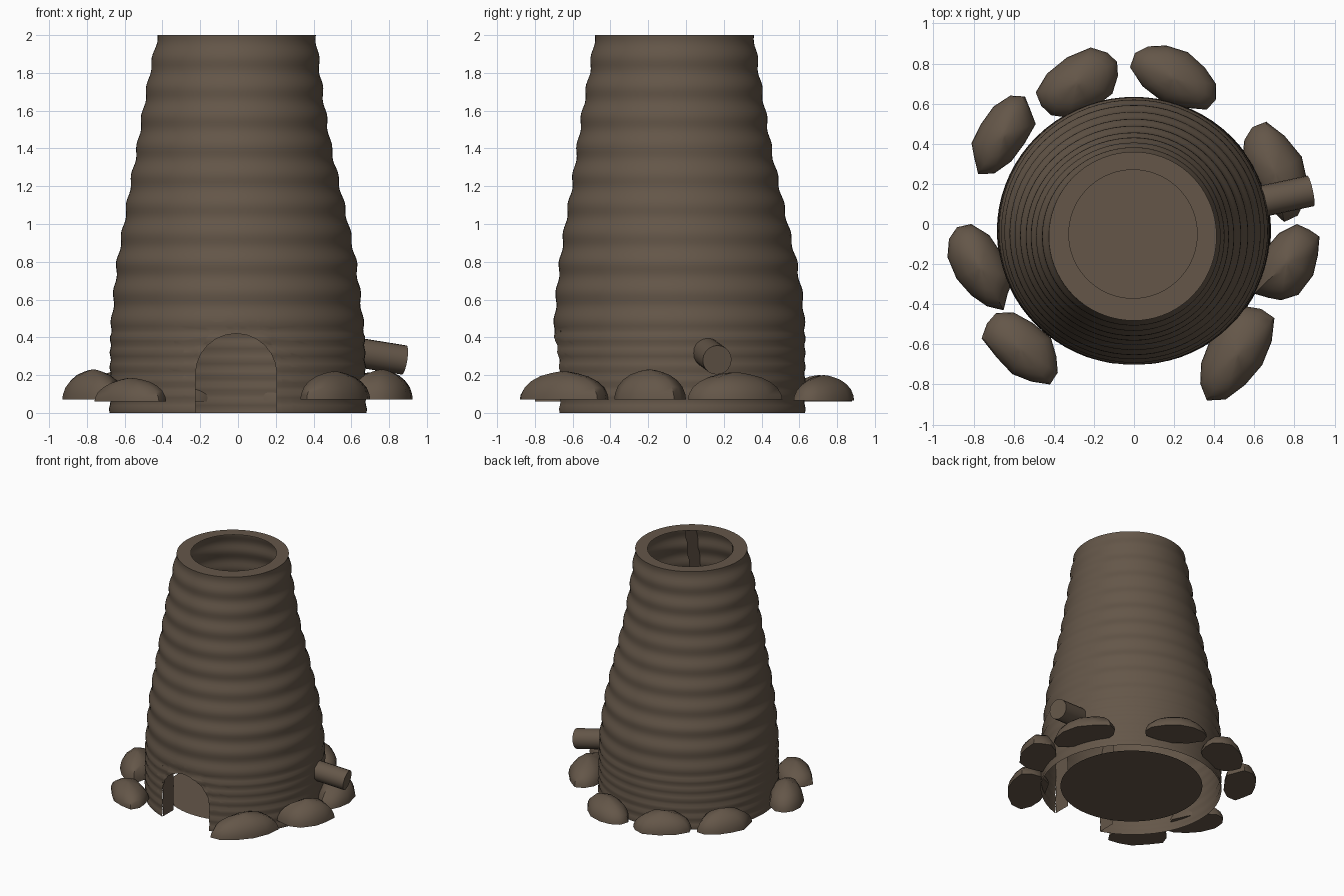
import bpy, bmesh, math, random
from mathutils import Vector

if "Cube" in bpy.data.objects:
    bpy.data.objects.remove(bpy.data.objects["Cube"])

random.seed(4)
clay = bpy.data.materials.new("brown clay")
clay.diffuse_color = (0.128, 0.094, 0.066, 1)
clay.use_nodes = True
clay.node_tree.nodes["Principled BSDF"].inputs["Base Color"].default_value = clay.diffuse_color


def finish(bm, name, angle=40):
    me = bpy.data.meshes.new(name)
    bm.to_mesh(me)
    bm.free()
    ob = bpy.data.objects.new(name, me)
    bpy.context.collection.objects.link(ob)
    me.materials.append(clay)
    bpy.ops.object.select_all(action='DESELECT')
    ob.select_set(True)
    bpy.context.view_layer.objects.active = ob
    bpy.ops.object.shade_smooth_by_angle(angle=math.radians(angle))
    return ob


# Furnace outline: z, left, right, front, back extents
OUT = [(0, .68, .68, .70, .63), (.4, .675, .67, .70, .63), (.6, .66, .65, .69, .62),
       (.8, .64, .625, .668, .585), (1.0, .605, .585, .64, .54), (1.2, .572, .54, .605, .495),
       (1.4, .535, .495, .577, .452), (1.6, .503, .462, .548, .42),
       (1.8, .468, .435, .512, .387), (2.0, .425, .412, .482, .36)]


def extents(z):
    for a, b in zip(OUT, OUT[1:]):
        if z <= b[0] + 1e-6:
            t = (z - a[0]) / (b[0] - a[0])
            e = [p + (q - p) * t for p, q in zip(a[1:], b[1:])]
            break
    # hand-coiled ripples, tighter near the base
    if z < .45:
        w = .004 * math.sin(2 * math.pi * z / .075)
    else:
        w = .006 * math.sin(2 * math.pi * (z - .45) / .155)
    return [v + w * (0 if z in (0, 2) else 1) for v in e]


def outer(a, z):
    l, r, f, b = extents(z)
    c, s = math.cos(a), math.sin(a)
    cy = (b - f) / 2
    return Vector(((r if c > 0 else l) * c, cy + (b + f) / 2 * s, z))


N, RINGS = 72, 100
ANG = [2 * math.pi * i / N for i in range(N)]

# Furnace wall with flat rim
bm = bmesh.new()
rings = [[bm.verts.new(outer(a, 2 * k / RINGS)) for a in ANG] for k in range(RINGS + 1)]
rings.append([bm.verts.new((-.005 + .32 * math.cos(a), -.05 + .32 * math.sin(a), 2)) for a in ANG])
for lo, hi in zip(rings, rings[1:]):
    for i in range(N):
        j = (i + 1) % N
        bm.faces.new((lo[i], lo[j], hi[j], hi[i]))

# Arched mouth cut in the front of the wall
CX, HW, SPRING = -.01, .215, .205
arch = [(CX + HW, -.1)] + [(CX + HW * math.cos(math.pi * i / 12), SPRING + HW * math.sin(math.pi * i / 12))
                           for i in range(13)] + [(CX - HW, -.1)]
planes = []
for (x0, z0), (x1, z1) in zip(arch, arch[1:]):
    planes.append((Vector((x0, 0, z0)), Vector((z1 - z0, 0, x0 - x1)).normalized()))


def near_mouth(f):
    c = f.calc_center_median()
    return c.y < -.3 and abs(c.x) < .34 and c.z < .5


for co, no in planes:
    fs = [f for f in bm.faces if near_mouth(f)]
    geom = list({v for f in fs for v in f.verts}) + list({e for f in fs for e in f.edges}) + fs
    bmesh.ops.bisect_plane(bm, geom=geom, dist=1e-5, plane_co=co, plane_no=no)
hole = []
for f in bm.faces:
    if near_mouth(f):
        c = f.calc_center_median()
        if all((c - co).dot(no) < 1e-5 for co, no in planes):
            hole.append(f)
bmesh.ops.delete(bm, geom=hole, context='FACES')
finish(bm, "furnace_wall")

# Upright jambs behind the mouth
for side, name in ((-1, "left_jamb"), (1, "right_jamb")):
    bm = bmesh.new()
    x = CX + side * HW
    prev = None
    for k in range(41):
        z = k * .05
        l, r, f, b = extents(z)
        y = (b - f) / 2 - (b + f) / 2 * math.sqrt(1 - (x / (l if x < 0 else r)) ** 2) + .004
        cur = (bm.verts.new((x, y, z)), bm.verts.new((x, y + .14, z)))
        if prev:
            q = (prev[0], prev[1], cur[1], cur[0])
            bm.faces.new(q if side < 0 else q[::-1])
        prev = cur
    finish(bm, name)

# Floor disc
bm = bmesh.new()
bm.faces.new([bm.verts.new((.53 * math.cos(a), -.03 + .53 * math.sin(a), .03)) for a in ANG])
finish(bm, "floor")

# Stones around the base: xmin, xmax, ymin, ymax, bottom, top
STONES = [(-.02, .41, .57, .89, .065, .20), (-.49, -.08, .53, .88, .06, .20),
          (-.81, -.49, .25, .64, .07, .22), (-.93, -.60, -.43, 0, .07, .23),
          (-.76, -.38, -.80, -.44, .06, .185), (.33, .70, -.88, -.41, .07, .22),
          (.60, .925, -.38, 0, .07, .23), (.54, .865, .01, .51, .07, .215)]
PROFILE = [(1, 0), (.98, .18), (.9, .42), (.75, .63), (.55, .8), (.3, .92), (.12, .98)]
for n, (x0, x1, y0, y1, z0, z1) in enumerate(STONES, 1):
    bm = bmesh.new()
    cx, cy, rx, ry, M = (x0 + x1) / 2, (y0 + y1) / 2, (x1 - x0) / 2, (y1 - y0) / 2, 12
    # lie each stone along the wall
    tilt = -.25 if cx * cy > 0 else .25
    pts = []
    for i in range(M):
        a = 2 * math.pi * i / M
        q = random.uniform(.86, 1.06)
        u, v = q * math.cos(a), q * math.sin(a)
        pts.append((u + tilt * v, v + tilt * u))
    mx, mn = [max(p[k] for p in pts) for k in (0, 1)], [min(p[k] for p in pts) for k in (0, 1)]
    pts = [tuple(2 * (p[k] - mn[k]) / (mx[k] - mn[k]) - 1 for k in (0, 1)) for p in pts]
    loops = []
    for s, h in PROFILE:
        loops.append([bm.verts.new((cx + rx * s * p[0], cy + ry * s * p[1],
                                    z0 + (z1 - z0) * h * (1 + .07 * math.sin(3 * i) * s)))
                      for i, p in enumerate(pts)])
    top = bm.verts.new((cx, cy, z1))
    bm.faces.new(loops[0][::-1])
    for lo, hi in zip(loops, loops[1:]):
        for i in range(M):
            j = (i + 1) % M
            bm.faces.new((lo[i], lo[j], hi[j], hi[i]))
    for i in range(M):
        bm.faces.new((loops[-1][i], loops[-1][(i + 1) % M], top))
    finish(bm, "stone_%d" % n, 50)

# Air pipe poking out of the right side
a, b = Vector((.60, .105, .325)), Vector((.88, .165, .28))
bm = bmesh.new()
bmesh.ops.create_cone(bm, cap_ends=True, segments=20, radius1=.078, radius2=.078, depth=(b - a).length)
pipe = finish(bm, "air_pipe")
pipe.location = (a + b) / 2
pipe.rotation_mode = 'QUATERNION'
pipe.rotation_quaternion = (b - a).to_track_quat('Z', 'Y')
